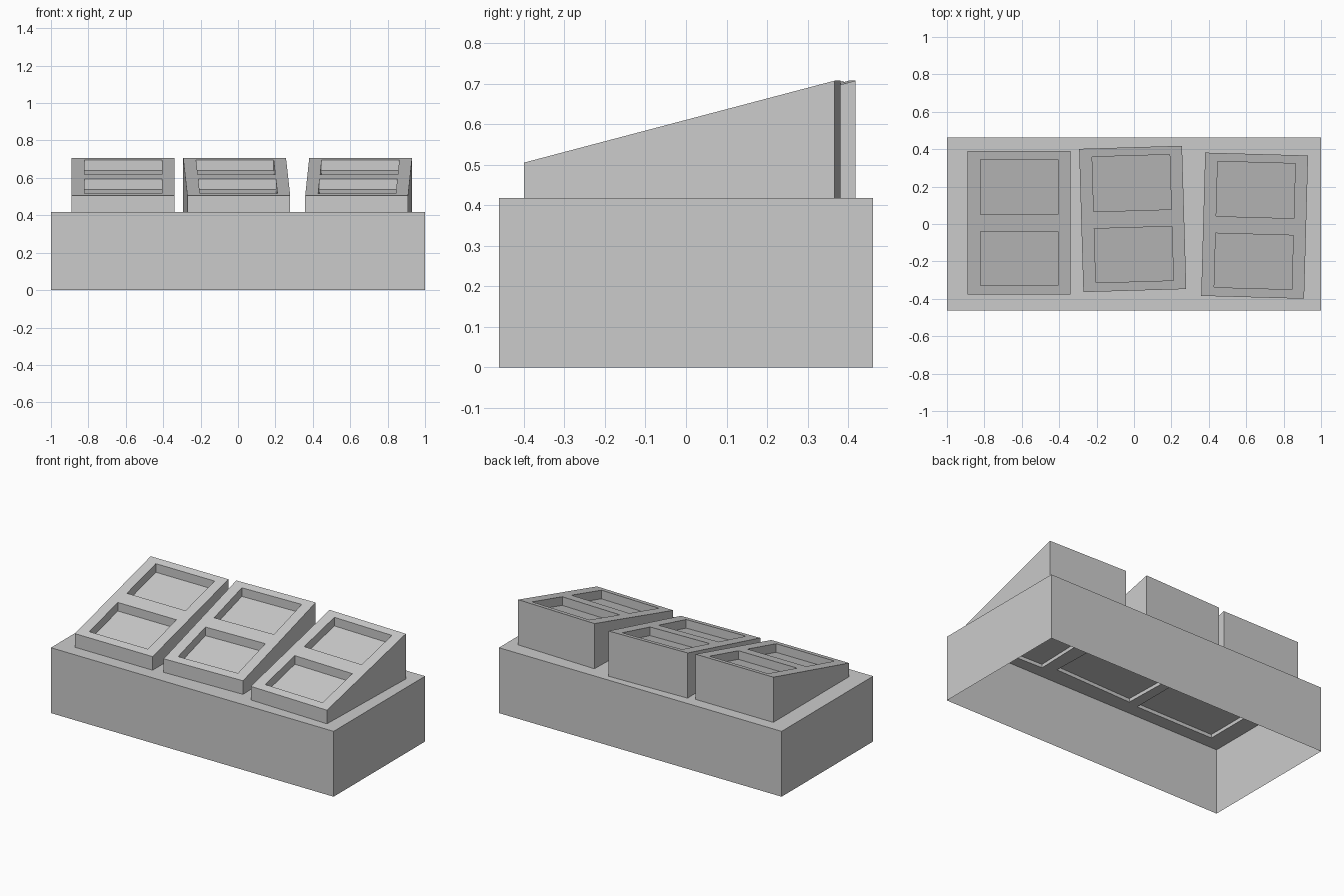
import bpy, bmesh
from math import radians
from mathutils import Matrix, Vector

cube = bpy.data.objects.get("Cube")
if cube:
    bpy.data.objects.remove(cube, do_unlink=True)

grey = bpy.data.materials.new("plain grey")
grey.use_nodes = True
grey.diffuse_color = (0.6, 0.6, 0.6, 1)
grey.node_tree.nodes["Principled BSDF"].inputs["Base Color"].default_value = (0.6, 0.6, 0.6, 1)

BASE_TOP, FRONT_Z, BACK_Z = 0.418, 0.505, 0.707
HALF_W, HALF_D = 0.275, 0.383
POCKET_DEPTH, FLOOR_Z = 0.055, 0.44

# Centre and turn of each sloped panel
PANELS = {
    "right_panel": (-0.615, 0.006, 0),
    "middle_panel": (-0.007, 0.027, 1.7),
    "left_panel": (0.645, -0.009, -1.6),
}


def placement(x, y, turn):
    return Matrix.Translation((x, y, 0)) @ Matrix.Rotation(radians(turn), 4, "Z")


def corners(half_w, half_d, z, matrix=Matrix()):
    signs = ((-1, -1), (1, -1), (1, 1), (-1, 1))
    return [matrix @ Vector((sx * half_w, sy * half_d, z)) for sx, sy in signs]


def finish(bm, name):
    mesh = bpy.data.meshes.new(name)
    bm.to_mesh(mesh)
    bm.free()
    mesh.materials.append(grey)
    bpy.context.collection.objects.link(bpy.data.objects.new(name, mesh))


def add_loop(bm, points):
    verts = [bm.verts.new(p) for p in points]
    return [bm.edges.new((verts[i - 1], verts[i])) for i in range(len(verts))]


def build_base():
    # Open-bottomed box whose top has an opening under each panel
    bm = bmesh.new()
    rim = add_loop(bm, corners(1, 0.462, BASE_TOP))
    edges = list(rim)
    for place in PANELS.values():
        edges += add_loop(bm, corners(HALF_W, HALF_D, BASE_TOP, placement(*place)))
    bmesh.ops.triangle_fill(bm, edges=edges, use_beauty=True, normal=(0, 0, 1))
    walls = bmesh.ops.extrude_edge_only(bm, edges=rim)["geom"]
    for v in walls:
        if isinstance(v, bmesh.types.BMVert):
            v.co.z = 0
    bmesh.ops.recalc_face_normals(bm, faces=bm.faces)
    finish(bm, "base_box")


def build_panel(name, place):
    bm = bmesh.new()
    xs = (-HALF_W, -0.207, 0.208, HALF_W)
    ys = (-HALF_D, -0.335, -0.046, 0.045, 0.338, HALF_D)
    slope = (BACK_Z - FRONT_Z) / (2 * HALF_D)
    grid = [[bm.verts.new((x, y, FRONT_Z + slope * (y + HALF_D))) for x in xs] for y in ys]
    pockets = []
    # Sloped frame
    for j in range(len(ys) - 1):
        for i in range(len(xs) - 1):
            face = bm.faces.new((grid[j][i], grid[j][i + 1], grid[j + 1][i + 1], grid[j + 1][i]))
            if i == 1 and j in (1, 3):
                pockets.append(face)
    # Outer walls
    rim = [e for e in bm.edges if e.is_boundary]
    for v in bmesh.ops.extrude_edge_only(bm, edges=rim)["geom"]:
        if isinstance(v, bmesh.types.BMVert):
            v.co.z = BASE_TOP
    # Two sunken pockets
    for face in pockets:
        top = list(face.verts)
        low = [bm.verts.new(v.co - Vector((0, 0, POCKET_DEPTH))) for v in top]
        bm.faces.remove(face)
        bm.faces.new(low)
        for k in range(4):
            bm.faces.new((top[k - 1], top[k], low[k], low[k - 1]))
    bmesh.ops.recalc_face_normals(bm, faces=bm.faces)
    # Underside, set slightly above the base top
    bm.faces.new([bm.verts.new(p) for p in reversed(corners(HALF_W, HALF_D, FLOOR_Z))])
    bm.transform(placement(*place))
    finish(bm, name)


build_base()
for panel_name, panel_place in PANELS.items():
    build_panel(panel_name, panel_place)
